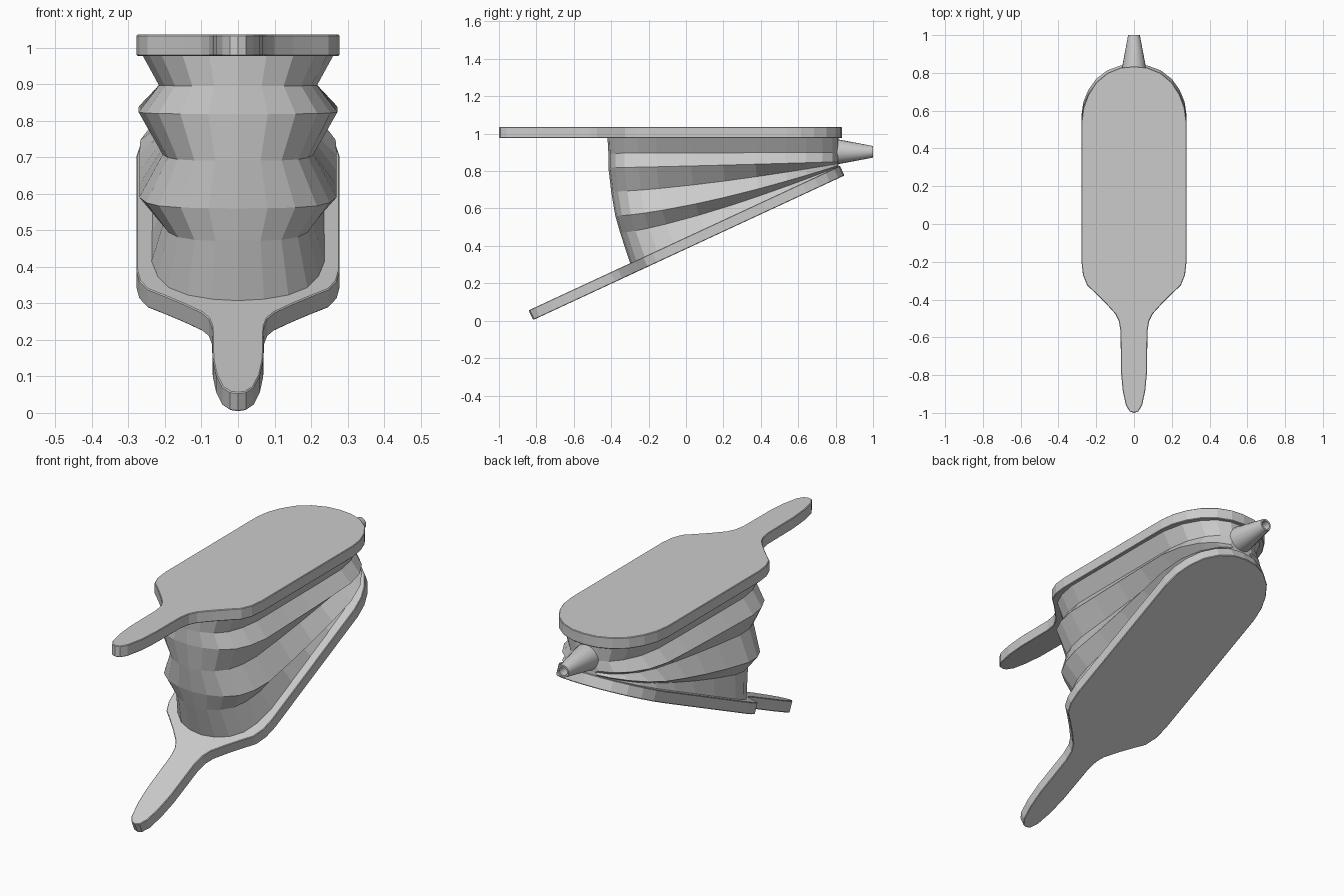
import bpy, bmesh, math
from mathutils import Matrix, Vector

if "Cube" in bpy.data.objects:
    bpy.data.objects.remove(bpy.data.objects["Cube"])

# Half outline of a paddle-shaped board, from the rounded back to the handle tip
HALF = [(0, .835), (.07, .828), (.14, .8), (.2, .75), (.242, .685), (.268, .615), (.278, .54),
        (.278, -.2), (.27, -.27), (.248, -.325), (.2, -.37), (.15, -.42), (.1, -.475), (.08, -.515),
        (.071, -.57), (.069, -.78), (.06, -.88), (.043, -.96), (.022, -.993), (0, -1)]


def finish(name, bm):
    bmesh.ops.recalc_face_normals(bm, faces=bm.faces[:])
    me = bpy.data.meshes.new(name)
    bm.to_mesh(me)
    bm.free()
    ob = bpy.data.objects.new(name, me)
    bpy.context.collection.objects.link(ob)
    return ob


def mirrored(half):
    return half + [(-x, y) for x, y in half[-2:0:-1]]


def board(name, thick, matrix):
    bm = bmesh.new()
    face = bm.faces.new([bm.verts.new((x, y, 0)) for x, y in mirrored(HALF)])
    ext = bmesh.ops.extrude_face_region(bm, geom=[face])
    for v in ext['geom']:
        if isinstance(v, bmesh.types.BMVert):
            v.co.z -= thick
    bm.transform(matrix)
    ob = finish(name, bm)
    bev = ob.modifiers.new("soft_rim", 'BEVEL')
    bev.width = .003
    bev.segments = 1
    bev.limit_method = 'ANGLE'
    bev.angle_limit = math.radians(60)
    return ob


# Level upper board and lower board swung down about the nozzle end
board("upper_board", .058, Matrix.Translation((0, 0, 1.035)))
tilt = Matrix.Rotation(math.radians(24.9), 4, 'X')
board("lower_board", .057,
      Matrix.Translation((0, .823, .828)) @ tilt @ Matrix.Translation((0, -.835, 0)))

# Pleated leather: rings (front y, front z, back z, half width, curve power)
RINGS = [(-.42, .98, .98, .262, 1), (-.415, .895, .9, .216, 1), (-.415, .818, .85, .272, 1.2),
         (-.4, .69, .84, .206, 1.4), (-.378, .56, .83, .27, 1.4), (-.352, .47, .824, .205, 1.3),
         (-.295, .295, .815, .24, 1)]
# Plan shape of a ring: width fraction, length fraction
PLAN = [(0, 0), (.3, .008), (.58, .03), (.8, .07), (.93, .13), (1, .21), (1, .36), (1, .5),
        (1, .64), (.99, .77), (.9, .86), (.72, .93), (.5, .975), (.25, .998), (0, 1)]
bm = bmesh.new()
loops = []
for fy, fz, bz, w, p in RINGS:
    loops.append([bm.verts.new((x * w, fy + s * (.815 - fy), fz + (bz - fz) * s ** p))
                  for x, s in mirrored(PLAN)])
for a, b in zip(loops, loops[1:]):
    n = len(a)
    for i in range(n):
        j = (i + 1) % n
        bm.faces.new((a[i], a[j], b[j], b[i]))
finish("leather_bellows", bm)

# Hollow tapered nozzle turned about the y axis: (radius, y)
PROFILE = [(.066, .79), (.066, .815), (.031, 1), (.022, 1), (.022, .93), (.001, .93)]
bm = bmesh.new()
N = 20
loops = [[bm.verts.new((r * math.cos(t * math.tau / N), y, .903 + r * math.sin(t * math.tau / N)))
          for t in range(N)] for r, y in PROFILE]
for a, b in zip(loops, loops[1:]):
    for i in range(N):
        j = (i + 1) % N
        bm.faces.new((a[i], a[j], b[j], b[i]))
nozzle = finish("nozzle", bm)
bpy.context.view_layer.objects.active = nozzle
nozzle.select_set(True)
bpy.ops.object.shade_smooth_by_angle(angle=math.radians(35))
